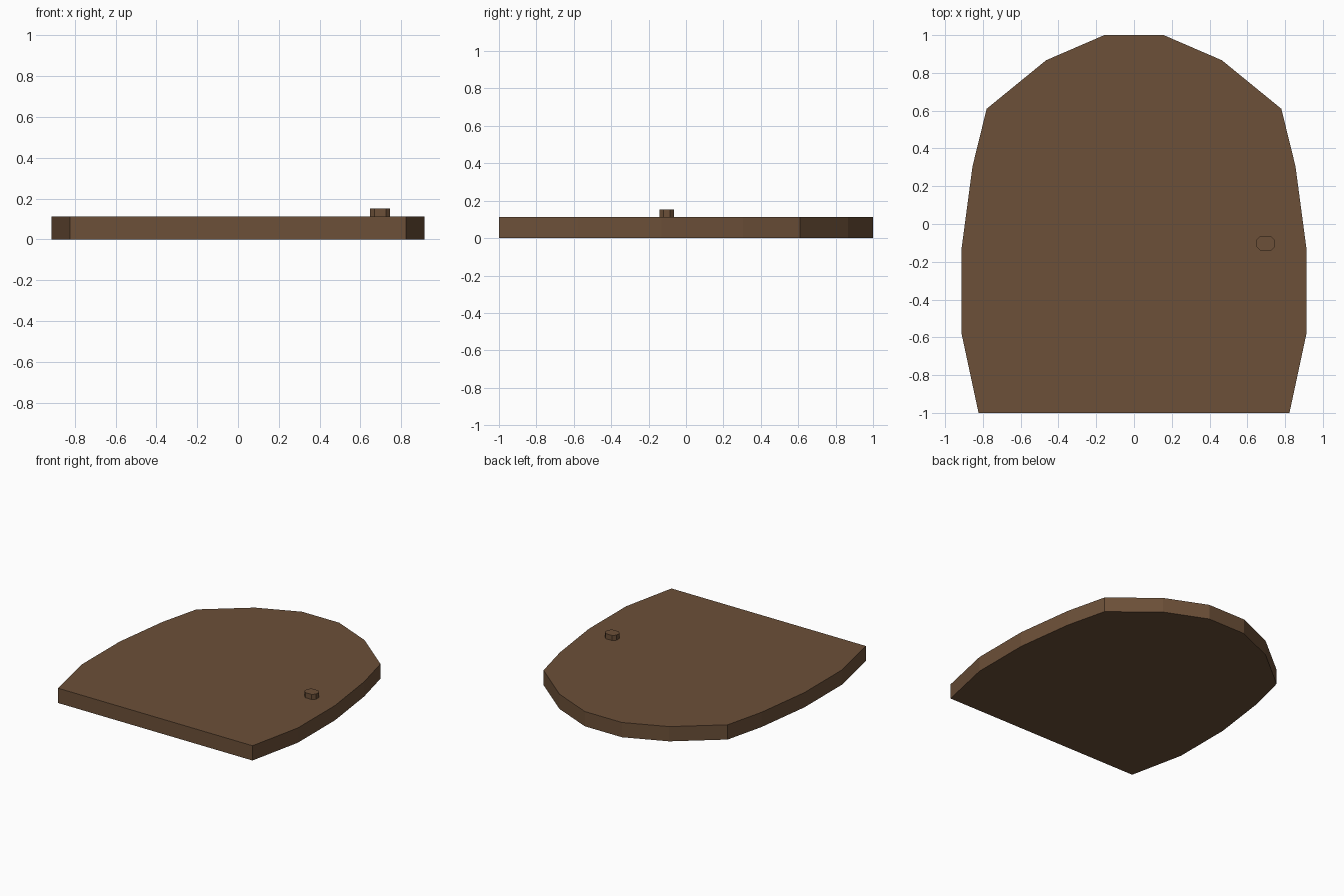
import bpy
import bmesh

if "Cube" in bpy.data.objects:
    bpy.data.objects.remove(bpy.data.objects["Cube"])

wood = bpy.data.materials.new("dark brown wood")
wood.diffuse_color = (0.15, 0.08, 0.04, 1.0)
wood.use_nodes = True
wood.node_tree.nodes["Principled BSDF"].inputs["Base Color"].default_value = wood.diffuse_color


def slab(name, outline, z0, z1):
    """Extrude a closed flat outline from z0 to z1."""
    bm = bmesh.new()
    base = bm.faces.new([bm.verts.new((x, y, z0)) for x, y in outline])
    top = bmesh.ops.extrude_face_region(bm, geom=[base], use_keep_orig=True)["geom"]
    verts = [g for g in top if isinstance(g, bmesh.types.BMVert)]
    bmesh.ops.translate(bm, verts=verts, vec=(0, 0, z1 - z0))
    bmesh.ops.recalc_face_normals(bm, faces=bm.faces)
    mesh = bpy.data.meshes.new(name)
    bm.to_mesh(mesh)
    bm.free()
    mesh.materials.append(wood)
    obj = bpy.data.objects.new(name, mesh)
    bpy.context.collection.objects.link(obj)
    return obj


# Board: right half of the arched outline, mirrored to the left
half = [(0.823, -1.0), (0.913, -0.58), (0.913, -0.13), (0.855, 0.305),
        (0.78, 0.61), (0.465, 0.867), (0.157, 1.0)]
slab("board", half + [(-x, y) for x, y in reversed(half)], 0.0, 0.113)

# Knob: small block with cut corners
cx, cy, hx, hy, c = 0.697, -0.103, 0.049, 0.040, 0.022
corner = [(hx, hy - c), (hx - c, hy)]
knob = (corner + [(-x, y) for x, y in reversed(corner)]
        + [(-x, -y) for x, y in corner] + [(x, -y) for x, y in reversed(corner)])
slab("knob", [(cx + x, cy + y) for x, y in knob], 0.108, 0.152)
